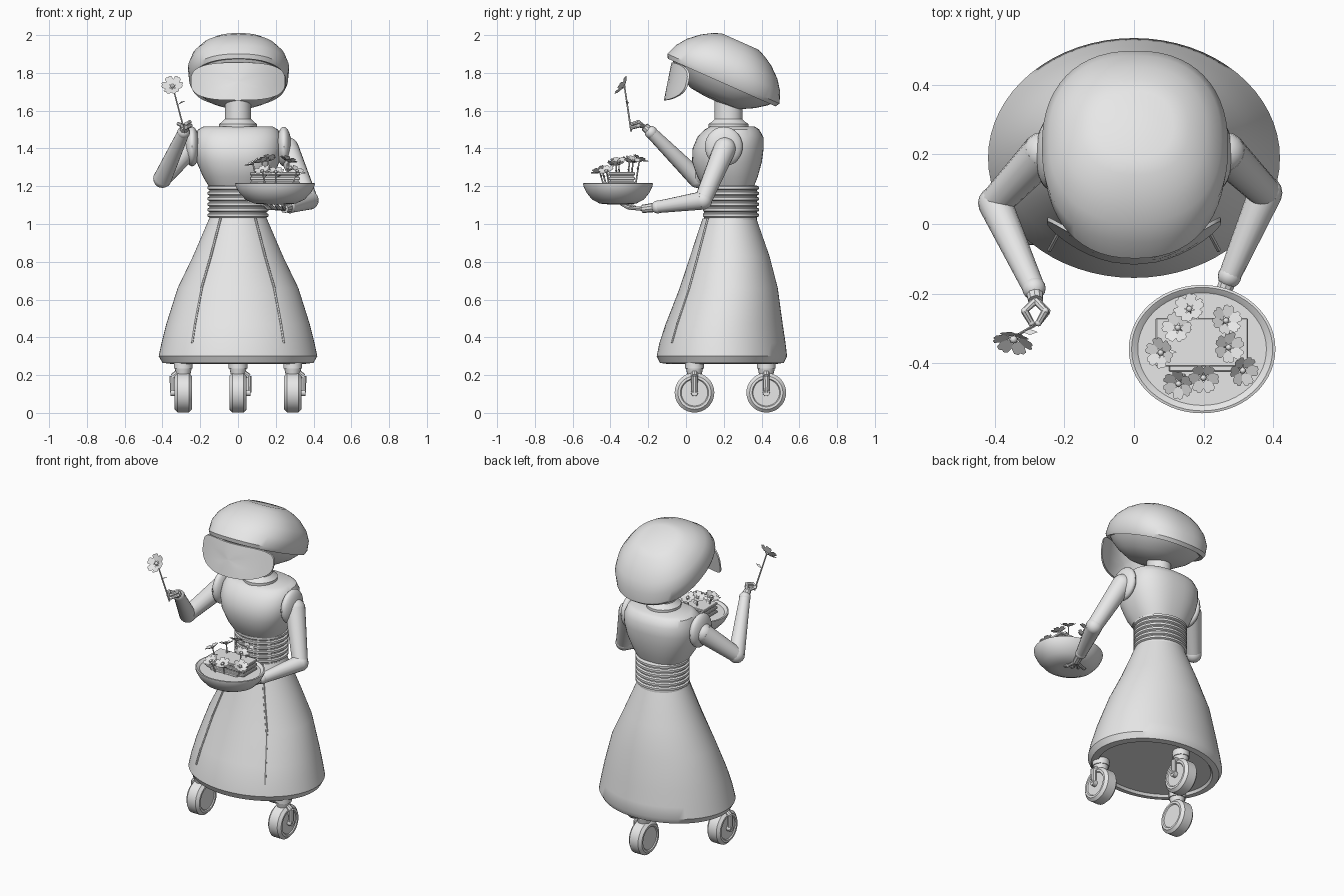
import bpy, bmesh, math
from mathutils import Vector, Matrix

if "Cube" in bpy.data.objects:
    bpy.data.objects.remove(bpy.data.objects["Cube"], do_unlink=True)

grey = bpy.data.materials.new("plain_grey")
grey.use_nodes = True
grey.diffuse_color = (0.8, 0.8, 0.8, 1)
grey.node_tree.nodes["Principled BSDF"].inputs["Base Color"].default_value = (0.8, 0.8, 0.8, 1)
parts = []


def finish(name, bm, solid=True):
    if solid:
        bmesh.ops.recalc_face_normals(bm, faces=bm.faces)
    mesh = bpy.data.meshes.new(name)
    bm.to_mesh(mesh)
    bm.free()
    mesh.materials.append(grey)
    ob = bpy.data.objects.new(name, mesh)
    bpy.context.collection.objects.link(ob)
    parts.append(ob)


def loft(bm, rings, n=40, p=2.0, warp=None):
    """Skin of (z, centre y, x radius, y radius) rings, capped at both ends."""
    loops = []
    for z, cy, rx, ry in rings:
        loop = []
        for i in range(n):
            a = math.tau * i / n
            c, s = math.cos(a), math.sin(a)
            co = Vector((rx * math.copysign(abs(c) ** (2 / p), c),
                         cy + ry * math.copysign(abs(s) ** (2 / p), s), z))
            loop.append(bm.verts.new(warp(co) if warp else co))
        loops.append(loop)
    for a, b in zip(loops, loops[1:]):
        for i in range(n):
            j = (i + 1) % n
            bm.faces.new((a[i], a[j], b[j], b[i]))
    bm.faces.new(loops[0][::-1])
    bm.faces.new(loops[-1])


def lofted(name, rings, **kw):
    bm = bmesh.new()
    loft(bm, rings, **kw)
    finish(name, bm)


def limb(bm, a, b, r1, r2, n=16):
    a, b = Vector(a), Vector(b)
    turn = (b - a).to_track_quat('Z', 'Y').to_matrix().to_4x4()
    bmesh.ops.create_cone(bm, cap_ends=True, segments=n, radius1=r1, radius2=r2,
                          depth=(b - a).length, matrix=Matrix.Translation((a + b) / 2) @ turn)


def ball(bm, c, size, n=16):
    s = size if isinstance(size, tuple) else (size,) * 3
    bmesh.ops.create_uvsphere(bm, u_segments=n, v_segments=n // 2 + 2, radius=1,
                              matrix=Matrix.Translation(c) @ Matrix.Diagonal((*s, 1)))


def box(bm, c, size):
    bmesh.ops.create_cube(bm, size=1, matrix=Matrix.Translation(c) @ Matrix.Diagonal((*size, 1)))


# Skirt with a rounded hem
skirt = [(0.275, .19, .35, .285), (0.26, .19, .36, .295), (0.265, .19, .40, .328),
         (0.30, .19, .42, .345), (0.37, .193, .405, .334), (0.47, .202, .38, .31),
         (0.66, .226, .32, .26), (0.83, .232, .238, .21), (1.03, .23, .152, .142)]
lofted("skirt", skirt, n=64)

# Piping on the front of the skirt
for side, label in ((1, "left"), (-1, "right")):
    bm = bmesh.new()
    pts = [Vector((side * .6 * rx, cy - .8 * ry, z)) for z, cy, rx, ry in skirt[4:]]
    for a, b in zip(pts, pts[1:]):
        limb(bm, a, b, .007, .007, 6)
    finish(label + "_skirt_piping", bm)

# Ribbed waist
waist = [(1.02, .235, .152, .14)]
for k in range(6):
    z = 1.035 + k * .029
    waist += [(z, .235, .152, .14), (z + .005, .238, .162, .148),
              (z + .018, .238, .162, .148), (z + .023, .235, .152, .14)]
lofted("ribbed_waist", waist, n=48)

# Torso, collar and neck
lofted("torso", [(1.20, .225, .155, .135), (1.25, .22, .185, .16), (1.33, .217, .22, .185),
                 (1.40, .223, .235, .188), (1.46, .235, .23, .175), (1.50, .243, .212, .145),
                 (1.515, .245, .185, .12)], p=2.4, n=48)
lofted("neck", [(1.50, .225, .10, .105), (1.53, .225, .10, .105), (1.54, .225, .085, .09),
                (1.555, .225, .07, .074), (1.70, .225, .068, .074)])

# Tilted helmet: shallow underside, lip, dome
tilt = Matrix.Translation((0.003, .194, 1.76)) @ Matrix.Rotation(math.radians(-23.9), 4, 'X')
lofted("helmet", [(-.115, 0, .04, .05), (-.105, 0, .12, .14), (-.065, 0, .185, .215),
                  (-.025, 0, .222, .27), (-.005, 0, .235, .29), (-.012, 0, .252, .312),
                  (.01, 0, .262, .325), (.07, 0, .268, .302), (.125, 0, .248, .262),
                  (.175, 0, .205, .205), (.208, 0, .155, .15), (.226, 0, .11, .105)],
       p=2.3, n=56, warp=lambda v: tilt @ v)

# Curved face visor
lofted("face_visor", [(0, 0, .25 * t, .1 * t) for t in (.05, .3, .55, .8, 1)]
       + [(.012, 0, .25 * t, .1 * t) for t in (1, .8, .55, .3, .05)], p=2.9, n=48,
       warp=lambda v: Vector((v.x, -.097 + .1 * (v.x / .25) ** 2 + .2 * v.y + v.z, 1.755 + v.y)))


# Arms
def arm(label, side, elbow, wrist, palm, fingers):
    shoulder = Vector((side * .262, .205, 1.40))
    bm = bmesh.new()
    ball(bm, (side * .243, .2, 1.41), (.04, .1, .105), 24)
    finish(label + "_shoulder", bm)
    bm = bmesh.new()
    ball(bm, shoulder, .06)
    limb(bm, shoulder, elbow, .06, .046)
    finish(label + "_upper_arm", bm)
    bm = bmesh.new()
    ball(bm, elbow, .049)
    limb(bm, elbow, wrist, .049, .032)
    finish(label + "_forearm", bm)
    bm = bmesh.new()
    ball(bm, wrist, .034)
    limb(bm, wrist, palm, .026, .022, 10)
    for path in fingers:
        chain = [palm, *path]
        for a, b in zip(chain, chain[1:]):
            limb(bm, a, b, .011, .009, 8)
            ball(bm, b, .01, 8)
    finish(label + "_hand", bm)


arm("left", 1, (.378, .09, 1.125), (.275, -.15, 1.09), (.245, -.23, 1.08),
    [[(.245 - k * .03, -.30 + k * .01, 1.085), (.235 - k * .035, -.34 + k * .015, 1.105)] for k in range(4)])
arm("right", -1, (-.40, .06, 1.24), (-.288, -.185, 1.485), (-.283, -.22, 1.515),
    [[(-.255, -.25, 1.54), (-.275, -.285, 1.53)], [(-.315, -.25, 1.53), (-.295, -.285, 1.52)],
     [(-.25, -.25, 1.52), (-.275, -.285, 1.51)]])


# Flowers: cupped notched petals, bud, stem and leaf
def flower(name, root, head, facing, r):
    root, head = Vector(root), Vector(head)
    turn = Vector(facing).to_track_quat('Z', 'Y').to_matrix().to_4x4()
    place = Matrix.Translation(head) @ turn
    outline = [(.1, 0), (.55, -.36), (.9, -.33), (1, -.14), (.92, 0), (1, .14), (.9, .33), (.55, .36)]
    bm = bmesh.new()
    for k in range(6):
        spin = place @ Matrix.Rotation(math.tau * k / 6, 4, 'Z')
        bm.faces.new([bm.verts.new(spin @ Vector((u * r, v * r, .4 * u * r))) for u, v in outline])
    ball(bm, place @ Vector((0, 0, .15 * r)), r * .2, 8)
    limb(bm, root, head, .005, .004, 6)
    mid = root.lerp(head, .6)
    leaf = [(0, 0, 0), (.35, .15, .2), (.75, 0, .35), (.35, -.15, .3)]
    bm.faces.new([bm.verts.new(mid + Vector(q) * r) for q in leaf])
    finish(name, bm, False)


flower("held_flower", (-.283, -.29, 1.49), (-.345, -.325, 1.725), (-.15, -.75, .5), .058)
spots = [(.16, -.247, 1.335), (.128, -.30, 1.325), (.263, -.28, 1.33), (.08, -.37, 1.315),
         (.27, -.355, 1.325), (.13, -.457, 1.275), (.2, -.44, 1.27), (.31, -.42, 1.275)]
for k, (x, y, z) in enumerate(spots):
    lean = Vector((x - .2, y + .35, .22))
    flower("tray_flower_%d" % (k + 1), (x * .8 + .04, y * .8 - .07, 1.205), (x, y, z), lean, .045)

# Shallow bowl with a slatted planter
lofted("bowl", [(z, -.36, rx, rx * .875) for z, rx in
                ((1.104, .06), (1.108, .11), (1.13, .157), (1.165, .19), (1.20, .209), (1.215, .211),
                 (1.217, .203), (1.213, .196), (1.205, .185))], n=56,
       warp=lambda v: v + Vector((.196, 0, 0)))
bm = bmesh.new()
box(bm, (.195, -.34, 1.235), (.25, .125, .07))
for k in range(3):
    box(bm, (.195, -.34, 1.216 + k * .025), (.265, .14, .016))
box(bm, (.195, -.41, 1.212), (.19, .03, .018))
bmesh.ops.bevel(bm, geom=bm.edges[:], offset=.003, segments=1, affect='EDGES')
finish("planter", bm)


# Three caster wheels
def caster(label, x, y, side):
    def wheel_warp(v):
        return Vector((x + v.z, y + v.x, .107 + v.y))
    lofted(label + "_wheel", [(w, 0, r, r) for w, r in
                              ((-.04, .07), (-.046, .075), (-.046, .088), (-.03, .105), (.03, .105),
                               (.046, .088), (.046, .075), (.04, .07))], n=36, warp=wheel_warp)
    bm = bmesh.new()
    limb(bm, (x, y, .19), (x, y, .235), .035, .045)
    limb(bm, (x, y, .235), (x, y, .28), .05, .05)
    # Side bracket reaching down to the axle
    out = x + side * .055
    limb(bm, (x + side * .02, y, .215), (out, y, .19), .02, .018, 10)
    limb(bm, (out, y, .195), (out, y, .107), .018, .016, 10)
    limb(bm, (x, y, .107), (out + side * .012, y, .107), .02, .018, 12)
    finish(label + "_fork", bm)


caster("front_left", .29, .045, 1)
caster("front_right", -.29, .045, -1)
caster("rear", 0, .425, 1)

# Smooth shading with sharp creases
bpy.ops.object.select_all(action='DESELECT')
for ob in parts:
    ob.select_set(True)
bpy.context.view_layer.objects.active = parts[0]
bpy.ops.object.shade_smooth_by_angle(angle=math.radians(35))
